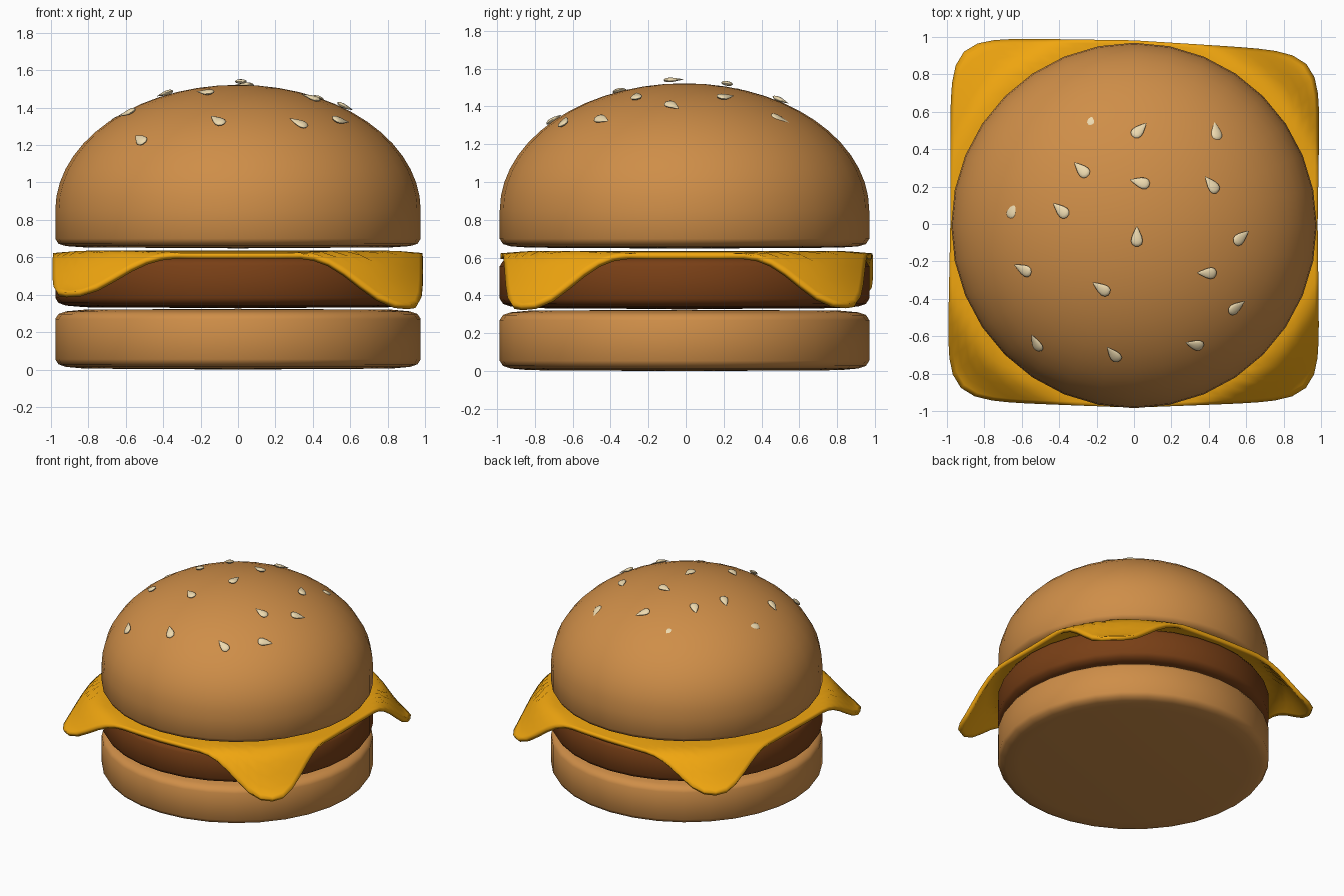
import bpy, bmesh
from math import sin, cos, pi, radians, sqrt, hypot
from mathutils import Vector, Matrix

if "Cube" in bpy.data.objects:
    bpy.data.objects.remove(bpy.data.objects["Cube"])

CY = -0.008          # centre of the round layers in y
R = 0.977            # radius of the round layers
DOME_Z, DOME_H = 0.85, 0.672


def material(name, rgb):
    m = bpy.data.materials.new(name)
    m.diffuse_color = (*rgb, 1)
    m.use_nodes = True
    m.node_tree.nodes["Principled BSDF"].inputs["Base Color"].default_value = m.diffuse_color
    return m


BUN = material("bun_crust", (0.62, 0.27, 0.065))
MEAT = material("grilled_meat", (0.19, 0.05, 0.008))
CHEESE = material("cheese_yellow", (0.87, 0.38, 0.005))
SEED = material("seed_cream", (0.85, 0.70, 0.43))


def finish(bm, name, mat, angle=50):
    bmesh.ops.recalc_face_normals(bm, faces=bm.faces)
    me = bpy.data.meshes.new(name)
    bm.to_mesh(me)
    bm.free()
    me.materials.append(mat)
    ob = bpy.data.objects.new(name, me)
    bpy.context.collection.objects.link(ob)
    bpy.ops.object.select_all(action='DESELECT')
    ob.select_set(True)
    bpy.context.view_layer.objects.active = ob
    bpy.ops.object.shade_smooth_by_angle(angle=radians(angle))
    return ob


def lathe(name, profile, mat, sides=32):
    """Revolve (radius, z) points; first and last lie on the axis."""
    bm = bmesh.new()
    vs = [bm.verts.new((r, 0, z)) for r, z in profile]
    es = [bm.edges.new(p) for p in zip(vs, vs[1:])]
    bmesh.ops.spin(bm, geom=vs + es, cent=(0, 0, 0), axis=(0, 0, 1),
                   angle=2 * pi, steps=sides, use_duplicate=False)
    bmesh.ops.remove_doubles(bm, verts=bm.verts, dist=1e-4)
    bmesh.ops.translate(bm, verts=bm.verts, vec=(0, CY, 0))
    return finish(bm, name, mat)


def slab(z0, z1):
    """Flat round layer with softened rims."""
    low = [(0, z0), (0.82, z0 + .005), (0.92, z0 + .014), (0.96, z0 + .028), (R, z0 + .055)]
    return low + [(r, z0 + z1 - z) for r, z in reversed(low)]


# Bottom bun and patty
lathe("bottom_bun", slab(0.0, 0.325), BUN)
lathe("patty", slab(0.328, 0.61), MEAT)

# Top bun: soft rim below, elliptical dome above
dome = [(R * cos(i * pi / 28), DOME_Z + DOME_H * sin(i * pi / 28)) for i in range(14)]
lathe("top_bun", [(0, 0.648), (0.82, 0.653), (0.92, 0.66), (0.96, 0.672), (R, 0.70)]
      + dome + [(0, DOME_Z + DOME_H)], BUN)

# Cheese slice: rounded square whose corners droop
# (sign x, sign y): (shift x, shift y, droop)
CORNERS = {(-1, -1): (-.02, .04, .21), (1, -1): (.012, .04, .275),
           (1, 1): (.015, -.065, .265), (-1, 1): (0, .015, .21)}


def cheese_point(a, k):
    c, s = cos(a), sin(a)
    n = 9
    rad = 0.982 * k * (abs(c) ** n + abs(s) ** n) ** (-1 / n)
    x, y = rad * c, rad * s
    t = min(max((rad - 1.02) / 0.27, 0), 1)
    dx, dy, drop = CORNERS[(1 if x >= 0 else -1, 1 if y >= 0 else -1)]
    w = min(abs(x * y), 1)
    z = 0.635 - 0.012 * max(0, k - .85) / .15 - drop * t * t * (3 - 2 * t)
    return (x + dx * w, y + dy * w, z)


bm = bmesh.new()
N = 96
hub = bm.verts.new((0, 0, 0.635))
rings = [[bm.verts.new(cheese_point(2 * pi * i / N, k)) for i in range(N)]
         for k in (0.4, 0.7, 0.76, 0.82, 0.87, 0.91, 0.95, 0.98, 1.0)]
for i in range(N):
    j = (i + 1) % N
    bm.faces.new((hub, rings[0][i], rings[0][j]))
    for a, b in zip(rings, rings[1:]):
        bm.faces.new((a[i], b[i], b[j], a[j]))
cheese = finish(bm, "cheese_slice", CHEESE)
solid = cheese.modifiers.new("thickness", 'SOLIDIFY')
solid.thickness = 0.03
solid.offset = -1 if cheese.data.polygons[0].normal.z > 0 else 1

# Sesame seeds: x, y, direction of the tip in degrees, lift above the crust
SEEDS = [(.03, .50, 50, .01), (.44, .50, 90, -.005), (-.28, .29, 135, .012),
         (.03, .22, 165, .018), (.41, .21, 130, .012), (-.39, .075, 140, .012),
         (.015, -.065, 90, .02), (.57, -.07, 35, .012), (-.59, -.24, 160, .012),
         (.385, -.26, 175, .014), (-.175, -.34, 145, .014), (.545, -.44, 30, .012),
         (-.52, -.63, 100, .01), (.32, -.64, 155, .01), (-.11, -.69, 120, .01),
         (-.23, .57, 90, -.011), (-.65, .08, 60, -.009)]
bm = bmesh.new()
for x, y, deg, lift in SEEDS:
    yy = y - CY
    z = DOME_H * sqrt(1 - (x * x + yy * yy) / R ** 2)
    normal = Vector((x / R ** 2, yy / R ** 2, z / DOME_H ** 2)).normalized()
    tip = Vector((cos(radians(deg)), sin(radians(deg)), 0))
    tip = (tip - normal * tip.dot(normal)).normalized()
    rot = Matrix((tip, normal.cross(tip), normal)).transposed().to_4x4()
    vs = bmesh.ops.create_uvsphere(bm, u_segments=14, v_segments=8, radius=1)['verts']
    for v in vs:
        taper = (1 - 0.75 * v.co.x) / 1.25
        v.co = (v.co.x * .055, v.co.y * .033 * taper, v.co.z * .013 * taper)
    place = Matrix.Translation(Vector((x, y, DOME_Z + z)) + normal * lift) @ rot
    bmesh.ops.transform(bm, matrix=place, verts=vs)
finish(bm, "sesame_seeds", SEED, 60)
